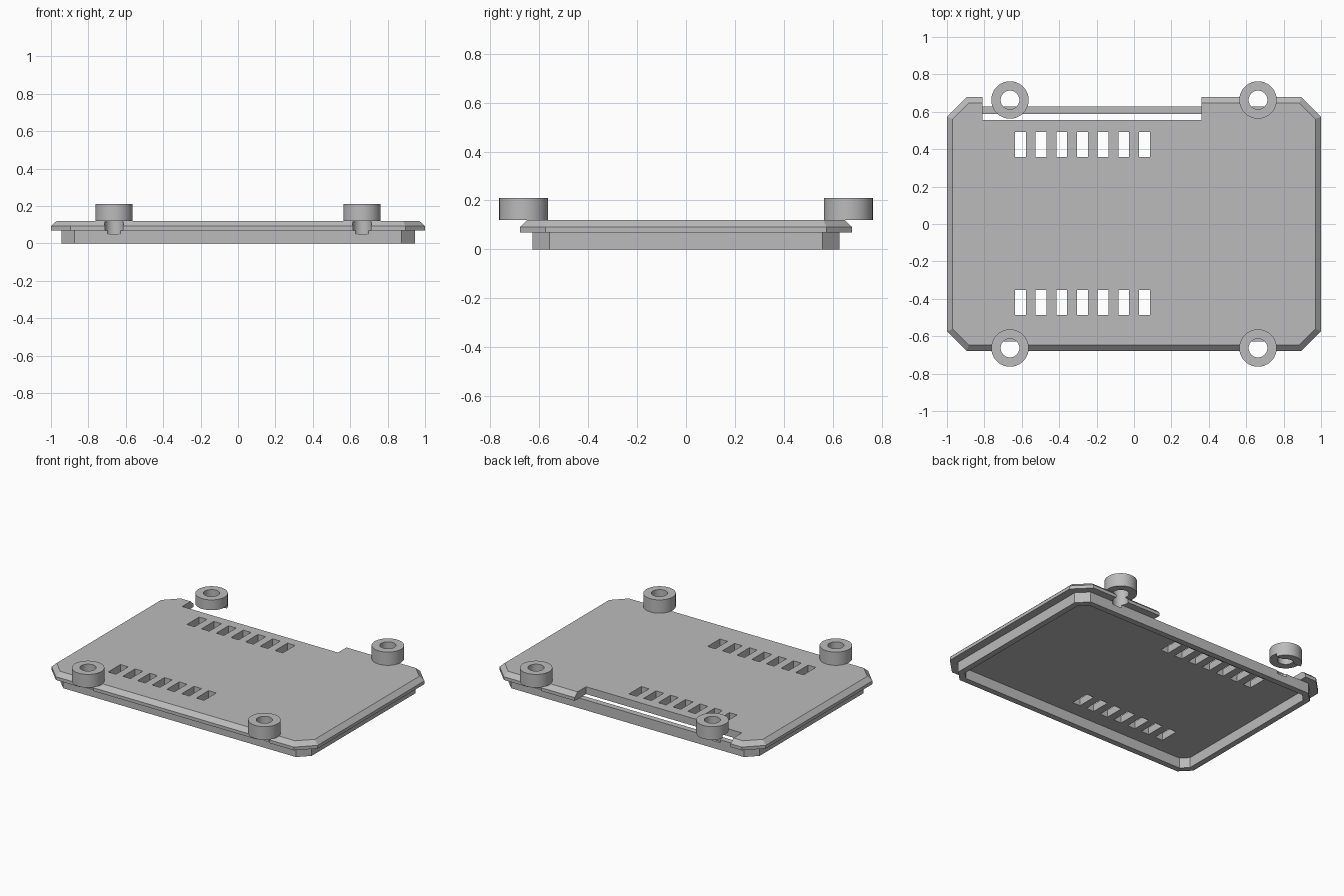
import bpy, bmesh, math

if "Cube" in bpy.data.objects:
    bpy.data.objects.remove(bpy.data.objects["Cube"])

grey = bpy.data.materials.new("plain grey")
grey.diffuse_color = (0.5, 0.5, 0.5, 1)
grey.use_nodes = True
grey.node_tree.nodes["Principled BSDF"].inputs["Base Color"].default_value = grey.diffuse_color


def finish(name, bm):
    bmesh.ops.recalc_face_normals(bm, faces=bm.faces)
    me = bpy.data.meshes.new(name)
    bm.to_mesh(me)
    bm.free()
    me.materials.append(grey)
    ob = bpy.data.objects.new(name, me)
    bpy.context.collection.objects.link(ob)
    return ob


def octagon(hx, hy, c):
    """Rectangle outline with cut corners."""
    return [(hx, hy - c), (hx - c, hy), (c - hx, hy), (-hx, hy - c),
            (-hx, c - hy), (c - hx, -hy), (hx - c, -hy), (hx, c - hy)]


def circle(x, y, r, n=48):
    return [(x + r * math.cos(2 * math.pi * i / n),
             y + r * math.sin(2 * math.pi * i / n)) for i in range(n)]


def rect(x0, x1, y0, y1):
    return [(x0, y0), (x1, y0), (x1, y1), (x0, y1)]


def loft(bm, levels, closed=False):
    """Skin a stack of (outline, z); cap the ends, or join last to first."""
    rings = [[bm.verts.new((x, y, z)) for x, y in pts] for pts, z in levels]
    pairs = list(zip(rings, rings[1:]))
    if closed:
        pairs.append((rings[-1], rings[0]))
    else:
        bm.faces.new(rings[0])
        bm.faces.new(rings[-1])
    n = len(rings[0])
    for a, b in pairs:
        for i in range(n):
            j = (i + 1) % n
            bm.faces.new((a[i], a[j], b[j], b[i]))


def solid(name, *stacks, closed=False):
    bm = bmesh.new()
    for s in stacks:
        loft(bm, s, closed)
    return finish(name, bm)


def cut(ob, cutter):
    mod = ob.modifiers.new("cut", 'BOOLEAN')
    mod.operation, mod.solver, mod.object = 'DIFFERENCE', 'EXACT', cutter
    bpy.context.view_layer.objects.active = ob
    bpy.ops.object.modifier_apply(modifier=mod.name)


P = 0.663  # screw boss centre distance on both axes
corners = {"front_left": (-P, -P), "front_right": (P, -P),
           "back_left": (-P, P), "back_right": (P, P)}

# Cutters: screw bores, connector notch, vent slots
bores = solid("bore_cutter", *[[(circle(x, y, 0.05), 0.05), (circle(x, y, 0.05), 0.3)]
                               for x, y in corners.values()])
box = rect(-0.81, 0.362, 0.557, 0.69)
notch = solid("notch_cutter", [(box, 0.06), (box, 0.14)])
slots = []
for yc in (0.425, -0.42):
    for i in range(7):
        xc = -0.607 + 0.1105 * i
        r = rect(xc - 0.029, xc + 0.029, yc - 0.066, yc + 0.066)
        slots.append([(r, 0.04), (r, 0.2)])
vents = solid("vent_cutter", *slots)

# Lid plate with bevelled upper edge
base = octagon(1.0, 0.678, 0.105)
plate = solid("lid_plate", [(base, 0.07), (base, 0.092),
                            (octagon(0.97, 0.648, 0.087), 0.12)])
for c in (vents, notch, bores):
    cut(plate, c)

# Locating lip under the plate
outer, inner = octagon(0.945, 0.628, 0.07), octagon(0.905, 0.588, 0.047)
lip = solid("locating_lip", [(outer, 0), (outer, 0.07), (inner, 0.07), (inner, 0)],
            closed=True)
cut(lip, bores)

# Ring bosses around the screw holes
bosses = []
for name, (x, y) in corners.items():
    o, i = circle(x, y, 0.1), circle(x, y, 0.05)
    ring = solid(name + "_boss", [(o, 0.12), (o, 0.21), (i, 0.21), (i, 0.12)], closed=True)
    if name == "back_left":
        cut(ring, notch)
    bosses.append(ring)

for c in (bores, notch, vents):
    bpy.data.objects.remove(c)

# Smooth only the round walls
for ob in [plate, lip] + bosses:
    bpy.ops.object.select_all(action='DESELECT')
    ob.select_set(True)
    bpy.context.view_layer.objects.active = ob
    bpy.ops.object.shade_smooth_by_angle(angle=math.radians(20))
